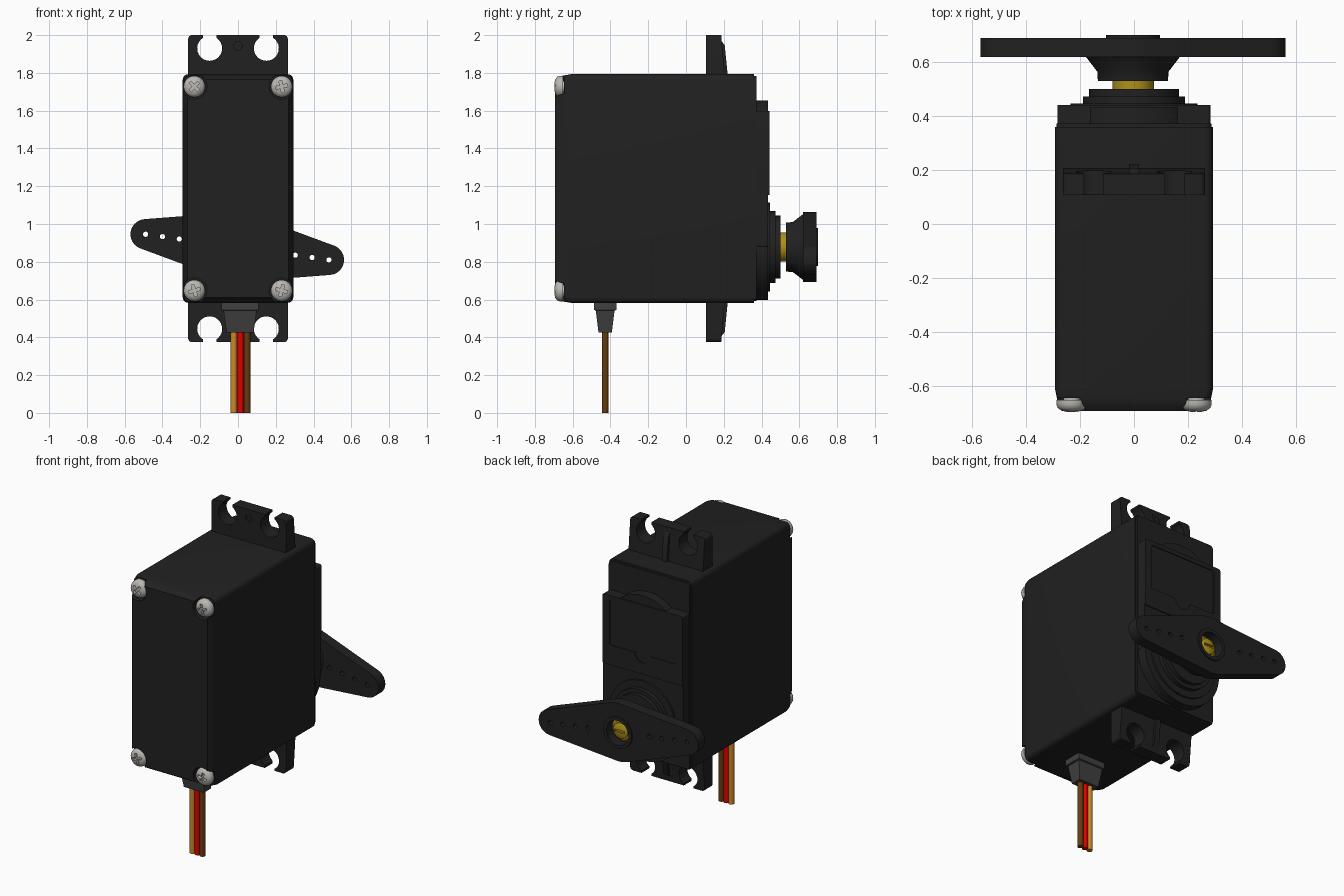
import bpy, bmesh
from math import sin, cos, pi, radians, acos

if "Cube" in bpy.data.objects:
    bpy.data.objects.remove(bpy.data.objects["Cube"])


def mat(name, r, g, b):
    m = bpy.data.materials.new(name)
    m.diffuse_color = (r, g, b, 1)
    m.use_nodes = True
    m.node_tree.nodes["Principled BSDF"].inputs["Base Color"].default_value = m.diffuse_color
    return m


BLACK = mat("black_plastic", 0.015, 0.015, 0.015)
RUBBER = mat("grey_rubber", 0.05, 0.05, 0.05)
STEEL = mat("steel", 0.5, 0.48, 0.45)
BRASS = mat("brass", 0.42, 0.28, 0.01)


def loft(name, rings, m=BLACK, closed=False, angle=35):
    """Skin equal-length rings of points; cap the ends unless closed."""
    bm = bmesh.new()
    vs = [[bm.verts.new(p) for p in ring] for ring in rings]
    n = len(rings[0])
    pairs = list(zip(vs, vs[1:])) + ([(vs[-1], vs[0])] if closed else [])
    for a, b in pairs:
        for i in range(n):
            j = (i + 1) % n
            bm.faces.new((a[i], a[j], b[j], b[i]))
    if not closed:
        bm.faces.new(vs[0])
        bm.faces.new(vs[-1])
    bmesh.ops.recalc_face_normals(bm, faces=bm.faces)
    me = bpy.data.meshes.new(name)
    bm.to_mesh(me)
    bm.free()
    me.materials.append(m)
    me.shade_smooth()
    me.set_sharp_from_angle(angle=radians(angle))
    ob = bpy.data.objects.new(name, me)
    bpy.context.collection.objects.link(ob)
    return ob


def at_y(pts, y):
    return [(x, y, z) for x, z in pts]


def prism(name, pts, y0, y1, m=BLACK):
    return loft(name, [at_y(pts, y0), at_y(pts, y1)], m)


def arc(cx, cz, r, a0, a1, n):
    return [(cx + r * cos(a0 + (a1 - a0) * i / n), cz + r * sin(a0 + (a1 - a0) * i / n))
            for i in range(n + 1)]


def circle(cx, cz, r, n=32):
    return arc(cx, cz, r, 0, 2 * pi, n)[:-1]


def lathe(name, cx, cz, profile, m=BLACK, closed=False, n=40):
    """Profile is (radius, y) around an axis along y."""
    return loft(name, [at_y(circle(cx, cz, r, n), y) for r, y in profile], m, closed)


def rrect(x0, x1, z0, z1, r, n=5):
    out = []
    for k, (x, z) in enumerate([(x1 - r, z1 - r), (x0 + r, z1 - r), (x0 + r, z0 + r), (x1 - r, z0 + r)]):
        out += arc(x, z, r, k * pi / 2, (k + 1) * pi / 2, n)
    return out


def cut(ob, cutters):
    for c in cutters:
        c.hide_render = True
        md = ob.modifiers.new("cut", 'BOOLEAN')
        md.operation, md.solver, md.object = 'DIFFERENCE', 'EXACT', c
    dg = bpy.context.evaluated_depsgraph_get()
    me = bpy.data.meshes.new_from_object(ob.evaluated_get(dg))
    ob.modifiers.clear()
    ob.data = me
    me.shade_smooth()
    me.set_sharp_from_angle(angle=radians(35))
    for c in cutters:
        bpy.data.objects.remove(c)


SZ = 0.878          # output shaft height
MID = 1.1875        # body mid height
CORNERS = [(sx, sz) for sx in (-1, 1) for sz in (-1, 1)]

# case, tapering at the front cover and stepping in at the back lid
case = loft("case", [
    at_y(rrect(-0.268, 0.268, 0.61, 1.765, 0.03), -0.693),
    at_y(rrect(-0.282, 0.282, 0.592, 1.783, 0.03), -0.665),
    at_y(rrect(-0.293, 0.293, 0.583, 1.793, 0.03), -0.61),
    at_y(rrect(-0.293, 0.293, 0.583, 1.793, 0.03), 0.36),
    at_y(rrect(-0.287, 0.287, 0.592, 1.783, 0.025), 0.36),
    at_y(rrect(-0.287, 0.287, 0.592, 1.783, 0.025), 0.373)], angle=25)

# open corner pockets for the cover screws
pockets = []
for sx, sz in CORNERS:
    cx, cz = sx * 0.231, MID + sz * 0.54
    pts = [(-0.047, 0.047)] + arc(0, 0, 0.066, 3 * pi / 4, 7 * pi / 4, 16)[1:] + [(0.15, 0.056), (0.056, 0.15)]
    pockets.append(prism("pocket", [(cx + sx * x, cz + sz * z) for x, z in pts], -0.8, -0.645))
cut(case, pockets)

# domed cross-head screws
for i, (sx, sz) in enumerate(CORNERS):
    cx, cz = sx * 0.231, MID + sz * 0.54
    s = lathe(f"cover_screw_{i}", cx, cz, [(0.03, -0.6), (0.03, -0.652), (0.056, -0.652), (0.057, -0.668),
              (0.052, -0.682), (0.038, -0.692), (0.018, -0.697)], STEEL, n=28)
    a = 0.3 + i * 0.5
    cross = []
    for k in range(4):
        t = a + k * pi / 2
        for u, v in ((0.008, 0.008), (0.032, 0.008), (0.032, -0.008)):
            # walk the plus-shaped outline one arm at a time
            if u > 0.01:
                cross.append((cx + u * cos(t) + v * sin(t), cz + u * sin(t) - v * cos(t)))
            else:
                cross.append((cx + u * cos(t) + v * sin(t), cz + u * sin(t) - v * cos(t)))
    cut(s, [prism("cross", cross, -0.72, -0.675)])

# mounting ears with open screw slots, thinner towards the tip
for name, s in (("upper_ear", 1), ("lower_ear", -1)):
    half = [(0.264, 0.57)] + arc(0.244, 0.7925, 0.02, 0, pi / 2, 4)
    slot = arc(0.15, 0.7425, 0.066, pi / 2 - 0.56, -3 * pi / 2 + 0.56, 28)
    half += [(0.185, 0.8125)] + slot + [(0.115, 0.8125)]
    full = half + [(-x, z) for x, z in reversed(half)]
    front = [(x, 0.107, MID + s * z) for x, z in full]
    back = [(x, 0.205 - 0.09 * (z - 0.605), MID + s * z) for x, z in full]
    ear = loft(name, [front, back])
    cut(ear, [prism("pilot", circle(0, MID + s * 0.755, 0.022, 16), 0.05, 0.12)])
    # stiffening rib
    rib = [(0.18, 0.59), (0.222, 0.59), (0.205, 0.76), (0.18, 0.79)]
    loft(name + "_rib", [[(x, y, MID + s * z) for y, z in rib] for x in (-0.018, 0.018)])

# raised gear cover on the back
prism("gear_cover_lower", rrect(-0.283, 0.283, SZ, 1.3, 0.01), 0.36, 0.434)
prism("gear_cover_disc", circle(0, SZ, 0.28, 56), 0.36, 0.434)
prism("gear_cover_arch", circle(0, 1.4, 0.255, 56), 0.36, 0.434)
panel = prism("label_panel", rrect(-0.284, 0.284, 1.153, 1.597, 0.012), 0.36, 0.441)
cut(panel, [prism("recess", rrect(-0.235, 0.235, 1.28, 1.57, 0.01), 0.435, 0.5),
            prism("notch", arc(0, 1.281, 0.055, pi, 2 * pi, 14), 0.435, 0.5)])

# stepped shaft collar
lathe("shaft_collar", 0, SZ, [(0.235, 0.42), (0.235, 0.446), (0.19, 0.446), (0.19, 0.473),
                              (0.166, 0.473), (0.166, 0.5), (0.1, 0.5), (0.1, 0.49)], n=48)

# brass output shaft and its horn screw
lathe("output_shaft", -0.003, SZ, [(0.077, 0.45), (0.077, 0.64), (0.06, 0.655)], BRASS)
hs = lathe("horn_screw", -0.003, SZ, [(0.05, 0.64), (0.05, 0.668), (0.035, 0.677)], BRASS)
cut(hs, [prism("slot", rrect(-0.038, 0.032, SZ - 0.008, SZ + 0.008, 0.002), 0.664, 0.7)])

# two-armed horn: hull of a hub circle and two end circles, slightly turned
L, R, E, TURN = 0.49, 0.185, 0.08, radians(-7.96)
HX = -0.004
th = acos((R - E) / L)
outline = (arc(L, 0, E, -th, th, 18) + arc(0, 0, R, th, pi - th, 6)
           + arc(-L, 0, E, pi - th, pi + th, 18) + arc(0, 0, R, pi + th, 2 * pi - th, 6))


def turn(x, z):
    return (HX + x * cos(TURN) - z * sin(TURN), SZ + x * sin(TURN) + z * cos(TURN))


horn = prism("horn", [turn(*p) for p in outline], 0.62, 0.69)
holes = [prism("hole", circle(*turn(s * d, 0), 0.014, 14), 0.5, 0.8)
         for s in (-1, 1) for d in (0.22, 0.31, 0.40, 0.49)]
cut(horn, holes + [prism("bore", circle(HX, SZ, 0.085, 40), 0.5, 0.8)])
lathe("horn_hub", HX, SZ, [(0.078, 0.53), (0.13, 0.53), (0.132, 0.565), (0.176, 0.622),
                           (0.1, 0.63), (0.1, 0.70), (0.078, 0.70)], closed=True, n=48)


# cable boot and three wires
def block(cx, cy, hx, hy, z):
    return [(cx - hx, cy - hy, z), (cx + hx, cy - hy, z), (cx + hx, cy + hy, z), (cx - hx, cy + hy, z)]


loft("cable_boot", [block(0.011, -0.428, hx, hy, z) for hx, hy, z in
                    ((0.098, 0.059, 0.6), (0.098, 0.059, 0.545), (0.088, 0.05, 0.542), (0.071, 0.035, 0.425))], RUBBER)
for name, x, col in (("orange", -0.022, (0.6, 0.25, 0.02)), ("red", 0.013, (0.75, 0.0, 0.0)),
                     ("brown", 0.048, (0.13, 0.045, 0.005))):
    loft(f"{name}_wire", [[(px, py, z) for px, py in circle(x, -0.428, 0.0175, 16)] for z in (0, 0.45)],
         mat(name, *col))
